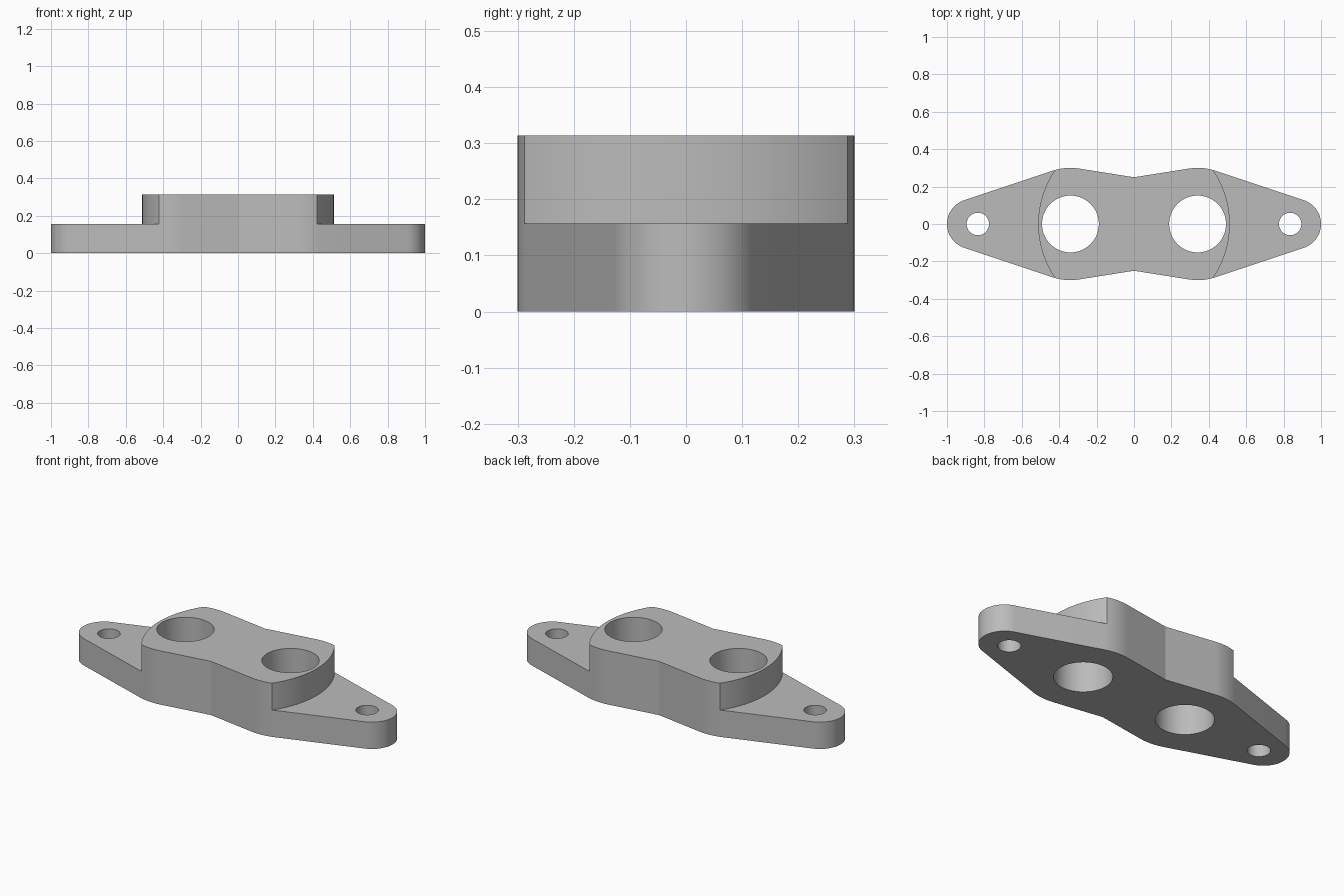
import bpy, bmesh
from math import sin, cos, asin, acos, atan2, hypot, pi

cube = bpy.data.objects.get("Cube")
if cube:
    bpy.data.objects.remove(cube, do_unlink=True)

# Main dimensions
BORE_X, LOBE_R, BORE_R = 0.34, 0.30, 0.152
TIP_R, BOLT_X, BOLT_R = 0.134, 0.835, 0.06
TIP_X = 1 - TIP_R
WAIST, BOSS_R = 0.25, 0.512
FLANGE_H, TOTAL_H = 0.157, 0.314

steel = bpy.data.materials.new("plain_grey_metal")
steel.use_nodes = True
grey = (0.5, 0.5, 0.5, 1)
steel.diffuse_color = grey
steel.node_tree.nodes["Principled BSDF"].inputs["Base Color"].default_value = grey


def arc(cx, r, a0, a1, n):
    return [(cx + r * cos(a0 + (a1 - a0) * i / n), r * sin(a0 + (a1 - a0) * i / n))
            for i in range(n + 1)]


def prism(name, points, z0, z1):
    """Extrude a closed outline between two heights."""
    bm = bmesh.new()
    face = bm.faces.new([bm.verts.new((x, y, z0)) for x, y in points])
    result = bmesh.ops.extrude_face_region(bm, geom=[face])
    top = [v for v in result["geom"] if isinstance(v, bmesh.types.BMVert)]
    bmesh.ops.translate(bm, verts=top, vec=(0, 0, z1 - z0))
    bmesh.ops.recalc_face_normals(bm, faces=bm.faces)
    mesh = bpy.data.meshes.new(name)
    bm.to_mesh(mesh)
    bm.free()
    mesh.materials.append(steel)
    obj = bpy.data.objects.new(name, mesh)
    bpy.context.collection.objects.link(obj)
    return obj


# Outline quarter: tip arc, tangent line, lobe arc, tangent line to the waist
tip_angle = pi / 2 - asin((LOBE_R - TIP_R) / (TIP_X - BORE_X))
waist_angle = atan2(WAIST, -BORE_X) - acos(LOBE_R / hypot(BORE_X, WAIST))
quarter = (arc(TIP_X, TIP_R, 0, tip_angle, 20)
           + arc(BORE_X, LOBE_R, tip_angle, waist_angle, 14) + [(0, WAIST)])
half = quarter + [(-x, y) for x, y in reversed(quarter[:-1])]
outline = half + [(x, -y) for x, y in reversed(half[1:-1])]
body = prism("flange_body", outline, 0, TOTAL_H)

# Cutters: the steps beside the round raised boss, the bores and bolt holes
cutters = []
for side in (1, -1):
    edge = arc(0, BOSS_R, -0.9, 0.9, 64)
    step = [(side * x, y) for x, y in edge + [(1.2, 0.5), (1.2, -0.5)]]
    cutters.append(prism("step_cutter", step, FLANGE_H, 0.5))
    for x, r in ((BORE_X, BORE_R), (BOLT_X, BOLT_R)):
        circle = arc(side * x, r, 0, 2 * pi, 64)[:-1]
        cutters.append(prism("hole_cutter", circle, -0.1, 0.5))

bpy.ops.object.select_all(action='DESELECT')
bpy.context.view_layer.objects.active = body
body.select_set(True)
for cutter in cutters:
    cutter.hide_render = True
    mod = body.modifiers.new("cut", 'BOOLEAN')
    mod.operation, mod.solver, mod.object = 'DIFFERENCE', 'EXACT', cutter
    bpy.ops.object.modifier_apply(modifier=mod.name)
    bpy.data.objects.remove(cutter, do_unlink=True)

bpy.ops.object.shade_smooth_by_angle(angle=0.27)
